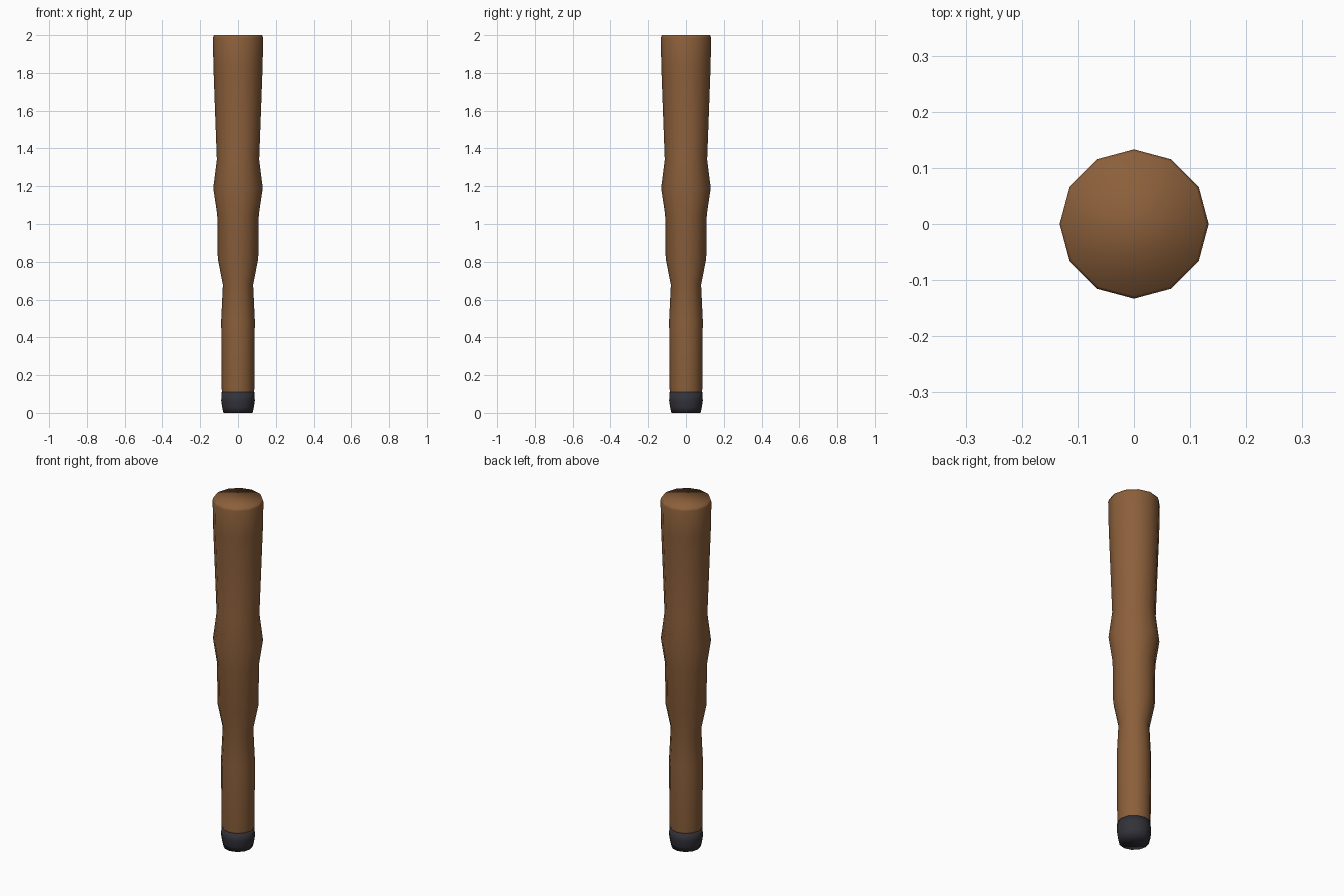
import bpy, bmesh, math

if "Cube" in bpy.data.objects:
    bpy.data.objects.remove(bpy.data.objects["Cube"])

SIDES = 12


def material(name, rgb):
    m = bpy.data.materials.new(name)
    m.diffuse_color = (*rgb, 1)
    m.use_nodes = True
    m.node_tree.nodes["Principled BSDF"].inputs["Base Color"].default_value = m.diffuse_color
    return m


def lathe(name, profile, mat):
    """Revolve (radius, height) points into a capped, smooth-shaded solid."""
    bm = bmesh.new()
    rings = []
    for r, z in profile:
        rings.append([bm.verts.new((r * math.cos(2 * math.pi * i / SIDES),
                                    r * math.sin(2 * math.pi * i / SIDES), z))
                      for i in range(SIDES)])
    for low, high in zip(rings, rings[1:]):
        for i in range(SIDES):
            j = (i + 1) % SIDES
            bm.faces.new((low[i], low[j], high[j], high[i]))
    bm.faces.new(rings[0][::-1])
    bm.faces.new(rings[-1])
    for f in bm.faces:
        f.smooth = True
    me = bpy.data.meshes.new(name)
    bm.to_mesh(me)
    bm.free()
    me.materials.append(mat)
    ob = bpy.data.objects.new(name, me)
    bpy.context.collection.objects.link(ob)
    return ob


brown = material("brown", (0.26, 0.115, 0.043))
black = material("charcoal", (0.032, 0.032, 0.042))

# Tapered limb with a swollen joint, narrow ankle and straight shank
lathe("leg", [(0.084, 0.09), (0.086, 0.12), (0.089, 0.49), (0.080, 0.68),
              (0.107, 0.815), (0.110, 1.05), (0.131, 1.19), (0.112, 1.34),
              (0.130, 1.83), (0.133, 1.985), (0.128, 2.0)], brown)

# Dark foot at the bottom
lathe("foot", [(0.077, 0.0), (0.084, 0.03), (0.089, 0.065), (0.086, 0.11)], black)
